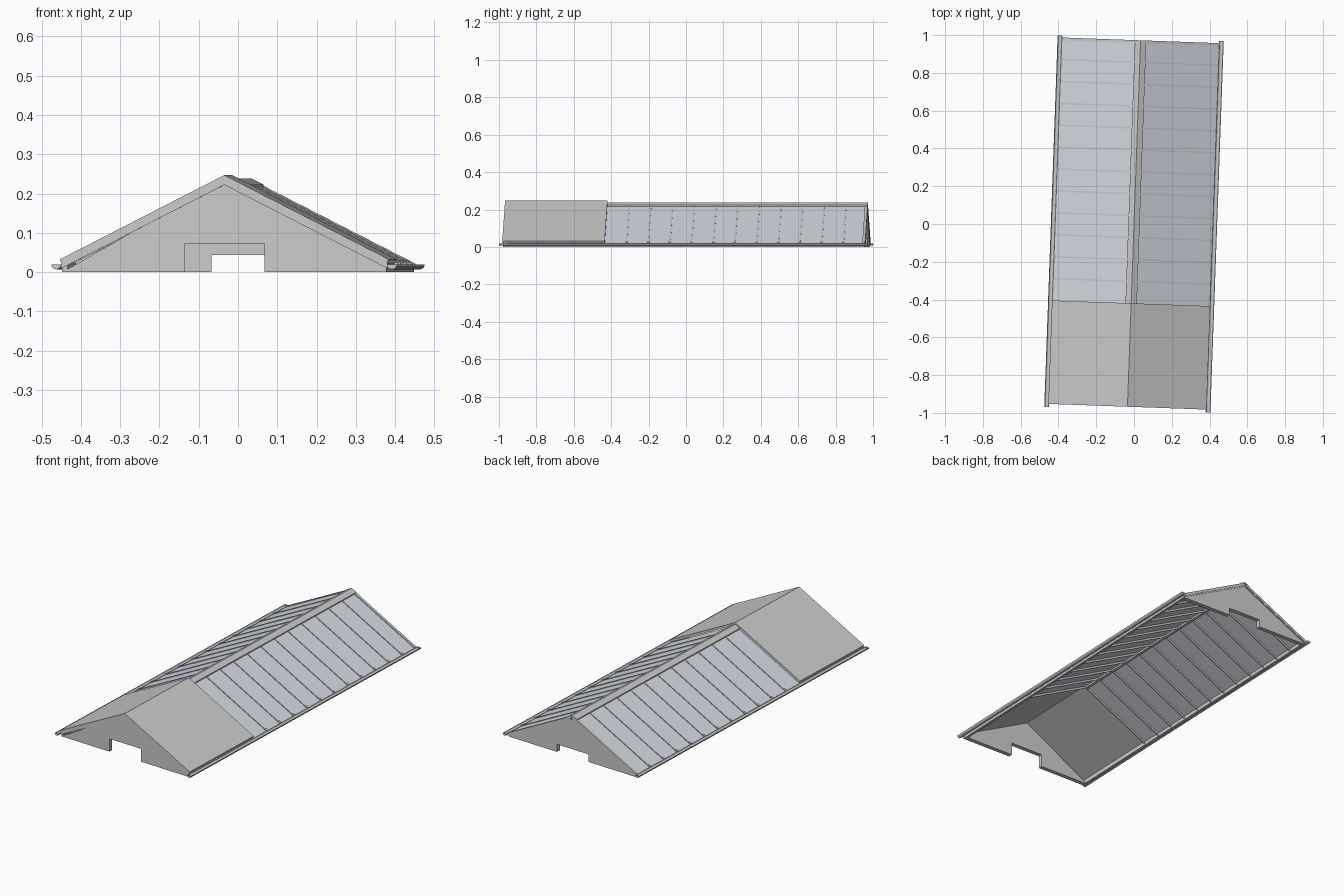
import bpy, bmesh, math

if "Cube" in bpy.data.objects:
    bpy.data.objects.remove(bpy.data.objects["Cube"])

TURN = -math.radians(2.06)   # the whole roof sits slightly turned
S = 0.512                    # roof slope
Y0, YM, Y1 = -0.968, -0.42, 0.972
PANELS = 12
PITCH = (Y1 - YM) / PANELS

glass = bpy.data.materials.new("glass")
glass.diffuse_color = (0.68, 0.70, 0.77, 1)
glass.use_nodes = True
glass.node_tree.nodes["Principled BSDF"].inputs["Base Color"].default_value = glass.diffuse_color


def prism(name, profile, y0, y1, mirror=False, mat=None, count=1, step=PITCH):
    """Extrude an x/z profile along y, optionally mirrored in x and repeated along y."""
    bm = bmesh.new()
    a = [bm.verts.new((x, y0, z)) for x, z in profile]
    b = [bm.verts.new((x, y1, z)) for x, z in profile]
    n = len(a)
    bm.faces.new(a)
    bm.faces.new(b[::-1])
    for i in range(n):
        bm.faces.new((a[i], b[i], b[(i + 1) % n], a[(i + 1) % n]))
    bmesh.ops.recalc_face_normals(bm, faces=bm.faces)
    me = bpy.data.meshes.new(name)
    bm.to_mesh(me)
    bm.free()
    ob = bpy.data.objects.new(name, me)
    bpy.context.collection.objects.link(ob)
    ob.rotation_euler.z = TURN
    if mat:
        me.materials.append(mat)
    if mirror:
        ob.modifiers.new("mirror", 'MIRROR').use_mirror_merge = False
    if count > 1:
        m = ob.modifiers.new("repeat", 'ARRAY')
        m.count = count
        m.use_relative_offset = False
        m.use_constant_offset = True
        m.constant_offset_displace = (0, step, 0)
    return ob


def slope(x0, x1, top, bottom):
    """Profile of a sloping slab; top and bottom are heights at the ridge."""
    return [(x0, top - S * x0), (x1, top - S * x1),
            (x1, bottom - S * x1), (x0, bottom - S * x0)]


def gable(name, y0, y1, door_half, door_top, peak):
    """Triangular end wall with a doorway notch."""
    e = 0.413
    prism(name, [(-e, 0), (-door_half, 0), (-door_half, door_top),
                 (door_half, door_top), (door_half, 0), (e, 0),
                 (e, peak - S * e), (0, peak)], y0, y1)


# end walls
gable("front_gable", -0.964, -0.940, 0.102, 0.073, 0.236)
gable("back_gable", 0.944, 0.968, 0.102, 0.043, 0.228)

# solid roof section
top = 0.247
e = 0.419
prism("solid_roof", [(-e, top - S * e), (0, top), (e, top - S * e),
                     (e - 0.006, 0.235 - S * e), (0, 0.233),
                     (-e + 0.006, 0.235 - S * e)], Y0, YM)
prism("front_bargeboard", slope(0, 0.416, 0.235, 0.222), Y0, -0.960, True)

# glazed slopes
prism("glass_panes", slope(0.005, 0.415, 0.230, 0.225), YM, Y1, True, glass)
prism("glazing_bars", slope(0.028, 0.415, 0.234, 0.229),
      YM + PITCH - 0.004, YM + PITCH + 0.004, True, None, PANELS - 1)
prism("rafters", slope(0.005, 0.410, 0.226, 0.213),
      YM - 0.003, YM + 0.003, True, None, PANELS + 1, PITCH * 0.997)
prism("back_verge", slope(0.01, 0.417, 0.235, 0.220), Y1 - 0.014, Y1 + 0.001, True)
prism("pane_clips", slope(0.405, 0.417, 0.237, 0.229),
      YM + PITCH - 0.006, YM + PITCH + 0.006, True, None, PANELS - 1)

# ridge cap over the glass, and ridge beam below
prism("ridge_cap", [(-0.03, 0.223), (0, 0.238), (0.03, 0.223),
                    (0.03, 0.217), (0, 0.230), (-0.03, 0.217)], YM, Y1 + 0.001)
prism("ridge_beam", [(-0.008, 0.226), (0.008, 0.226), (0.008, 0.21), (-0.008, 0.21)],
      YM, Y1 - 0.01)

# eave plates along both sides
prism("eave_plate", [(0.399, 0), (0.413, 0), (0.413, 0.017), (0.399, 0.024)],
      -0.962, 0.966, True)

# hollow gutters, rounded underneath
outer = [(0.4275 - 0.0125 * math.cos(t), 0.019 - 0.012 * math.sin(t))
         for t in [i * math.pi / 8 for i in range(9)]]
inner = [(0.4275 - 0.0105 * math.cos(t), 0.019 - 0.010 * math.sin(t))
         for t in [i * math.pi / 8 for i in range(9)]]
gutter = prism("gutter", outer + inner[::-1], -0.984, 0.984, True)
prism("gutter_ends", outer, -0.984, -0.981, True, None, 2, 1.965)
